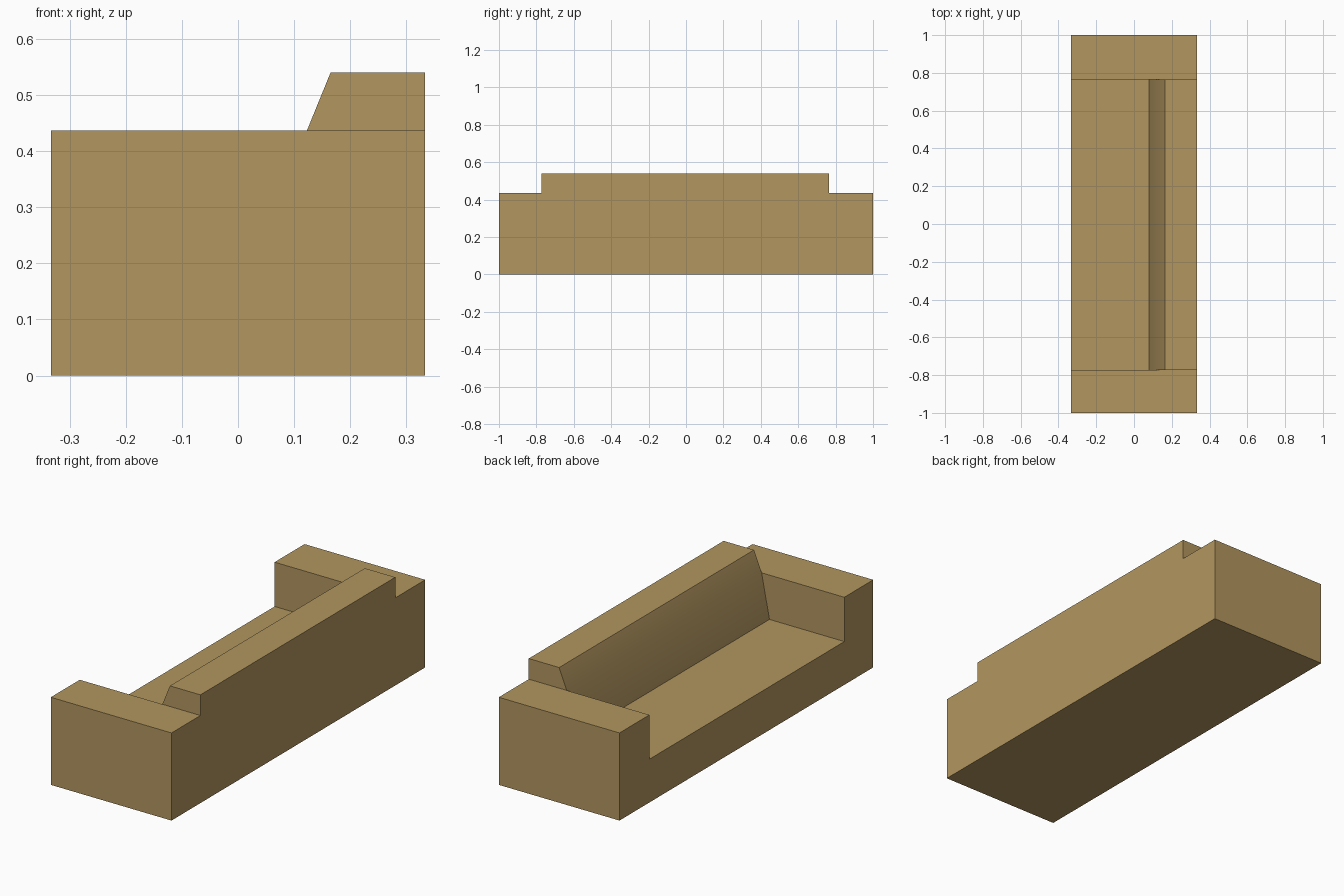
import bpy
import bmesh

if "Cube" in bpy.data.objects:
    bpy.data.objects.remove(bpy.data.objects["Cube"])

HALF_X = 0.333
ARM_TOP, BACK_TOP, SEAT = 0.437, 0.54, 0.216
Y0, Y1 = -0.772, 0.764          # inner faces of the two arms

tan = bpy.data.materials.new("tan_fabric")
tan.diffuse_color = (0.445, 0.305, 0.117, 1.0)
tan.use_nodes = True
tan.node_tree.nodes["Principled BSDF"].inputs["Base Color"].default_value = tan.diffuse_color


def prism(name, profile, y_start, y_end):
    """Extrude an (x, z) profile along y into a closed solid."""
    bm = bmesh.new()
    face = bm.faces.new([bm.verts.new((x, y_start, z)) for x, z in profile])
    ext = bmesh.ops.extrude_face_region(bm, geom=[face])
    moved = [v for v in ext["geom"] if isinstance(v, bmesh.types.BMVert)]
    bmesh.ops.translate(bm, verts=moved, vec=(0, y_end - y_start, 0))
    bmesh.ops.recalc_face_normals(bm, faces=bm.faces)
    mesh = bpy.data.meshes.new(name)
    bm.to_mesh(mesh)
    bm.free()
    mesh.materials.append(tan)
    obj = bpy.data.objects.new(name, mesh)
    bpy.context.collection.objects.link(obj)
    return obj


# Seat and reclined backrest, as one side profile
sofa = prism("sofa", [(-HALF_X, 0), (HALF_X, 0), (HALF_X, BACK_TOP),
                      (0.165, BACK_TOP), (0.123, ARM_TOP),
                      (0.08, SEAT), (-HALF_X, SEAT)], Y0, Y1)

# Block arms at both ends, joined into the body
arm_profile = [(-HALF_X, 0), (HALF_X, 0), (HALF_X, ARM_TOP), (-HALF_X, ARM_TOP)]
bpy.context.view_layer.objects.active = sofa
sofa.select_set(True)
for name, a, b in (("front_arm", -1.0, Y0), ("rear_arm", Y1, 1.0)):
    arm = prism(name, arm_profile, a, b)
    mod = sofa.modifiers.new(name, 'BOOLEAN')
    mod.operation = 'UNION'
    mod.solver = 'EXACT'
    mod.object = arm
    bpy.ops.object.modifier_apply(modifier=mod.name)
    bpy.data.objects.remove(arm)

# Soft bend in the backrest, all other edges sharp
bpy.ops.object.shade_smooth_by_angle(angle=0.5)
